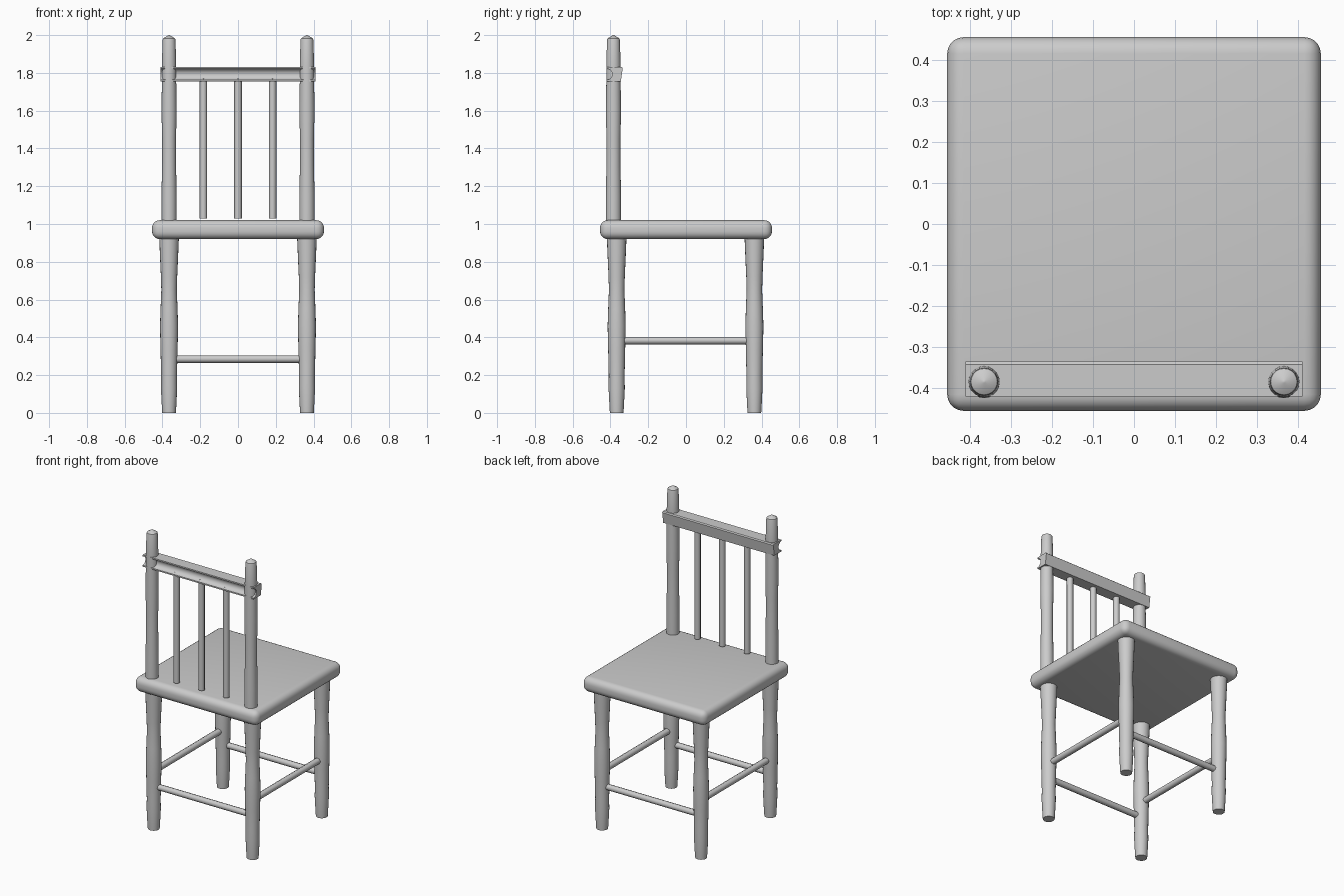
import bpy, bmesh, math
from mathutils import Vector

cube = bpy.data.objects.get("Cube")
if cube:
    bpy.data.objects.remove(cube, do_unlink=True)

grey = bpy.data.materials.new("light_grey")
grey.use_nodes = True
grey.diffuse_color = (0.6, 0.6, 0.6, 1)
grey.node_tree.nodes["Principled BSDF"].inputs["Base Color"].default_value = (0.6, 0.6, 0.6, 1)


def finish(name, bm, angle=40):
    bmesh.ops.recalc_face_normals(bm, faces=bm.faces)
    mesh = bpy.data.meshes.new(name)
    bm.to_mesh(mesh)
    bm.free()
    mesh.materials.append(grey)
    obj = bpy.data.objects.new(name, mesh)
    bpy.context.collection.objects.link(obj)
    bpy.ops.object.select_all(action="DESELECT")
    obj.select_set(True)
    bpy.context.view_layer.objects.active = obj
    bpy.ops.object.shade_smooth_by_angle(angle=math.radians(angle))
    return obj


def turned(name, profile, x, y, sides=20):
    """Turned post from (radius, height) pairs."""
    bm = bmesh.new()
    rings = []
    for r, z in profile:
        rings.append([bm.verts.new((x + r * math.cos(math.tau * i / sides),
                                    y + r * math.sin(math.tau * i / sides), z))
                      for i in range(sides)])
    for a, b in zip(rings, rings[1:]):
        for i in range(sides):
            j = (i + 1) % sides
            bm.faces.new((a[i], a[j], b[j], b[i]))
    bm.faces.new(rings[0])
    bm.faces.new(rings[-1])
    return finish(name, bm)


def rod(name, start, end, radius=0.02, sides=8):
    start, end = Vector(start), Vector(end)
    bm = bmesh.new()
    bmesh.ops.create_cone(bm, cap_ends=True, segments=sides, radius1=radius,
                          radius2=radius, depth=(end - start).length)
    turn = (end - start).to_track_quat("Z", "Y").to_matrix()
    bmesh.ops.rotate(bm, verts=bm.verts, matrix=turn)
    bmesh.ops.translate(bm, verts=bm.verts, vec=(start + end) / 2)
    return finish(name, bm, 50)


# Seat with rounded edges
bm = bmesh.new()
bmesh.ops.create_cube(bm, size=1)
bmesh.ops.scale(bm, verts=bm.verts, vec=(0.91, 0.91, 0.1))
bmesh.ops.translate(bm, verts=bm.verts, vec=(0, 0, 0.97))
bmesh.ops.bevel(bm, geom=bm.edges[:], offset=0.04, segments=5, profile=0.5, affect="EDGES")
finish("seat", bm)

# Turned legs and back posts
LEG = [(0.036, 0), (0.038, 0.03), (0.043, 0.13), (0.042, 0.2), (0.045, 0.33), (0.048, 0.46),
       (0.045, 0.55), (0.041, 0.65), (0.043, 0.72), (0.048, 0.83), (0.053, 0.95)]
POST = [(0.04, 1.0), (0.04, 1.15), (0.037, 1.32), (0.037, 1.45), (0.04, 1.6),
        (0.038, 1.75), (0.038, 1.84), (0.034, 1.975), (0.032, 1.982), (0.003, 2.0)]
X, FRONT, BACK, POST_Y = 0.365, 0.362, -0.367, -0.384
for side, x in (("left", X), ("right", -X)):
    turned(f"{side}_rear_leg", LEG, x, BACK)
    turned(f"{side}_forward_leg", LEG, x, FRONT)
    turned(f"{side}_back_post", POST, x, POST_Y)
    rod(f"{side}_side_stretcher", (x, BACK, 0.383), (x, FRONT, 0.383))

# Cross stretchers
for name, y in (("rear_stretcher", BACK), ("forward_stretcher", FRONT)):
    rod(name, (-X, y, 0.285), (X, y, 0.285))

# Back spindles
for i, x in enumerate((-0.183, 0, 0.183)):
    rod(f"back_spindle_{i + 1}", (x, POST_Y, 1.03), (x, POST_Y, 1.77))

# Top rail with a hollow along its outer face
outline = [(-0.42, 1.754), (-0.345, 1.754), (-0.335, 1.826), (-0.342, 1.832), (-0.42, 1.832)]
for i in range(9):
    a = math.pi * i / 8
    outline.append((-0.42 + 0.03 * math.sin(a), 1.793 + 0.03 * math.cos(a)))
bm = bmesh.new()
end = bm.faces.new([bm.verts.new((-0.41, y, z)) for y, z in outline])
result = bmesh.ops.extrude_face_region(bm, geom=[end])
moved = [v for v in result["geom"] if isinstance(v, bmesh.types.BMVert)]
bmesh.ops.translate(bm, verts=moved, vec=(0.82, 0, 0))
if end.is_valid and len(end.link_loops if hasattr(end, "link_loops") else end.loops) == 0:
    bm.faces.remove(end)
finish("top_rail", bm, 35)
